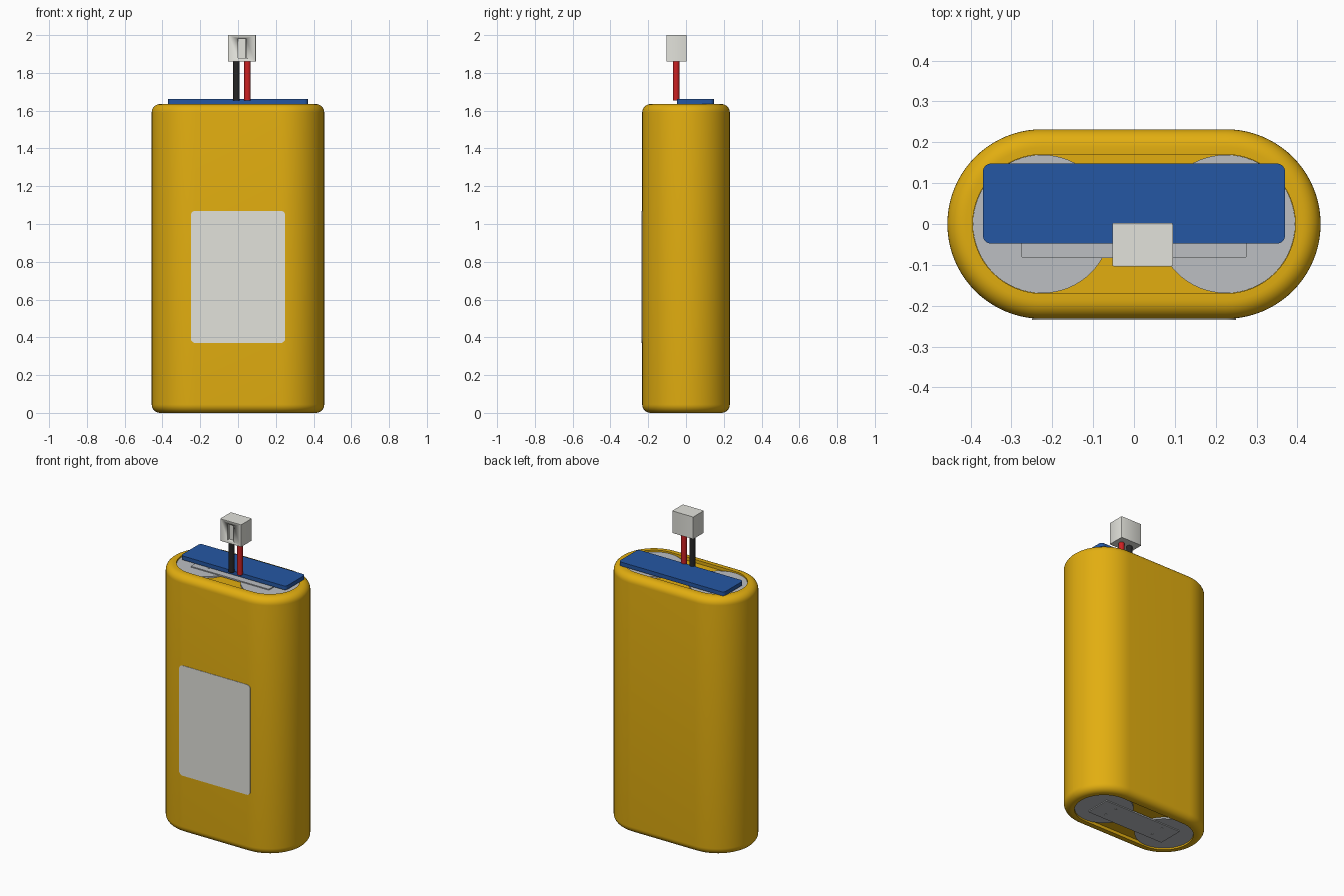
import bpy, bmesh, math
from mathutils import Matrix

if "Cube" in bpy.data.objects:
    bpy.data.objects.remove(bpy.data.objects["Cube"])


def material(name, r, g, b):
    def lin(c):
        c /= 255
        return c / 12.92 if c <= 0.04045 else ((c + 0.055) / 1.055) ** 2.4
    m = bpy.data.materials.new(name)
    m.diffuse_color = (lin(r), lin(g), lin(b), 1)
    m.use_nodes = True
    m.node_tree.nodes["Principled BSDF"].inputs["Base Color"].default_value = m.diffuse_color
    return m


YELLOW = material("yellow wrap", 226, 174, 16)
SILVER = material("nickel grey", 188, 191, 194)
WHITE = material("off white", 226, 226, 219)
BLUE = material("board blue", 37, 87, 163)
RED = material("wire red", 205, 33, 35)
BLACK = material("wire black", 38, 38, 38)


def finish(name, bm, mat, smooth=True):
    bmesh.ops.recalc_face_normals(bm, faces=bm.faces)
    me = bpy.data.meshes.new(name)
    bm.to_mesh(me)
    bm.free()
    me.materials.append(mat)
    ob = bpy.data.objects.new(name, me)
    bpy.context.collection.objects.link(ob)
    if smooth:
        bpy.ops.object.select_all(action='DESELECT')
        ob.select_set(True)
        bpy.context.view_layer.objects.active = ob
        bpy.ops.object.shade_smooth_by_angle(angle=math.radians(35))
    return ob


def outline(hx, hy, r, n):
    """Rounded rectangle points, n segments per corner."""
    pts = []
    for q, (sx, sy) in enumerate([(1, 1), (-1, 1), (-1, -1), (1, -1)]):
        for i in range(n + 1):
            a = math.pi / 2 * (q + i / n)
            pts.append((sx * (hx - r) + r * math.cos(a), sy * (hy - r) + r * math.sin(a)))
    return pts


def loft(rings):
    """Skin (points, z) rings and close both ends."""
    bm = bmesh.new()
    loops = [[bm.verts.new((x, y, z)) for x, y in pts] for pts, z in rings]
    for a, b in zip(loops, loops[1:]):
        for i in range(len(a)):
            j = (i + 1) % len(a)
            bm.faces.new((a[i], a[j], b[j], b[i]))
    bm.faces.new(loops[0])
    bm.faces.new(loops[-1])
    bmesh.ops.remove_doubles(bm, verts=bm.verts, dist=1e-5)
    return bm


def plate(name, hx, hy, r, z0, z1, mat, centre=(0, 0), n=6):
    pts = [(x + centre[0], y + centre[1]) for x, y in outline(hx, hy, r, n)]
    return finish(name, loft([(pts, z0), (pts, z1)]), mat)


def cylinder(name, x, y, r, z0, z1, mat, seg):
    bm = bmesh.new()
    bmesh.ops.create_cone(bm, cap_ends=True, segments=seg, radius1=r, radius2=r, depth=z1 - z0,
                          matrix=Matrix.Translation((x, y, (z0 + z1) / 2)))
    return finish(name, bm, mat)


# Shrink wrap: stadium body with rounded rims and a shallow recess at each end
H, HX, HY, ROUND, OPEN, DEEP = 1.635, 0.457, 0.232, 0.045, 0.062, 0.02
lower = [(OPEN, DEEP), (OPEN, 0)]
for i in range(9):
    a = math.pi / 2 * i / 8
    lower.append((ROUND * (1 - math.sin(a)), ROUND * (1 - math.cos(a))))
profile = lower + [(d, H - z) for d, z in reversed(lower)]
rings = []
for d, z in profile:
    r = HY - d
    rings.append((outline(HX - d, r, r - 1e-4, 20), z))
finish("wrap", loft(rings), YELLOW)

# Cell ends, joining strips and weld dimples at both ends
for end, flip in (("top", False), ("bottom", True)):
    def span(a, b):
        return (H - b, H - a) if flip else (a, b)

    def place(a, b):
        lo, hi = span(a, b)
        return lo, hi
    for side in (-1, 1):
        cylinder(end + "_cell_end", side * 0.225, 0, 0.1695, *place(H - 0.03, H - 0.01), SILVER, 64)
        for sy in (-1, 1):
            cylinder(end + "_weld_dot", side * 0.175, sy * 0.042, 0.008,
                     *place(H - 0.006, H - 0.0025), SILVER, 12)
    plate(end + "_strip", 0.275, 0.083, 0.002, *place(H - 0.013, H - 0.004), SILVER, n=1)

# Protection board
plate("board", 0.37, 0.098, 0.02, 1.636, 1.661, BLUE, centre=(0, 0.05))

# Label on the front face
label = plate("label", 0.25, 0.35, 0.025, 0.229, 0.2345, WHITE)
label.data.transform(Matrix.Translation((0, 0, 0.72)) @ Matrix.Rotation(math.pi / 2, 4, 'X'))

# Wires
cylinder("black_wire", -0.009, -0.052, 0.017, 1.655, 1.87, BLACK, 24)
cylinder("red_wire", 0.05, -0.052, 0.017, 1.655, 1.87, RED, 24)

# Plug with a recessed slot in its front face
plug = plate("plug", 0.074, 0.0535, 0.004, 1.86, 2.0, WHITE, centre=(0.021, -0.0505), n=2)
slot = plate("slot_cutter", 0.021, 0.02, 0.001, 1.879, 1.981, WHITE, centre=(0.021, -0.109), n=1)
slot.hide_render = True
slot.hide_viewport = True
cut = plug.modifiers.new("slot", 'BOOLEAN')
cut.operation = 'DIFFERENCE'
cut.solver = 'EXACT'
cut.object = slot
